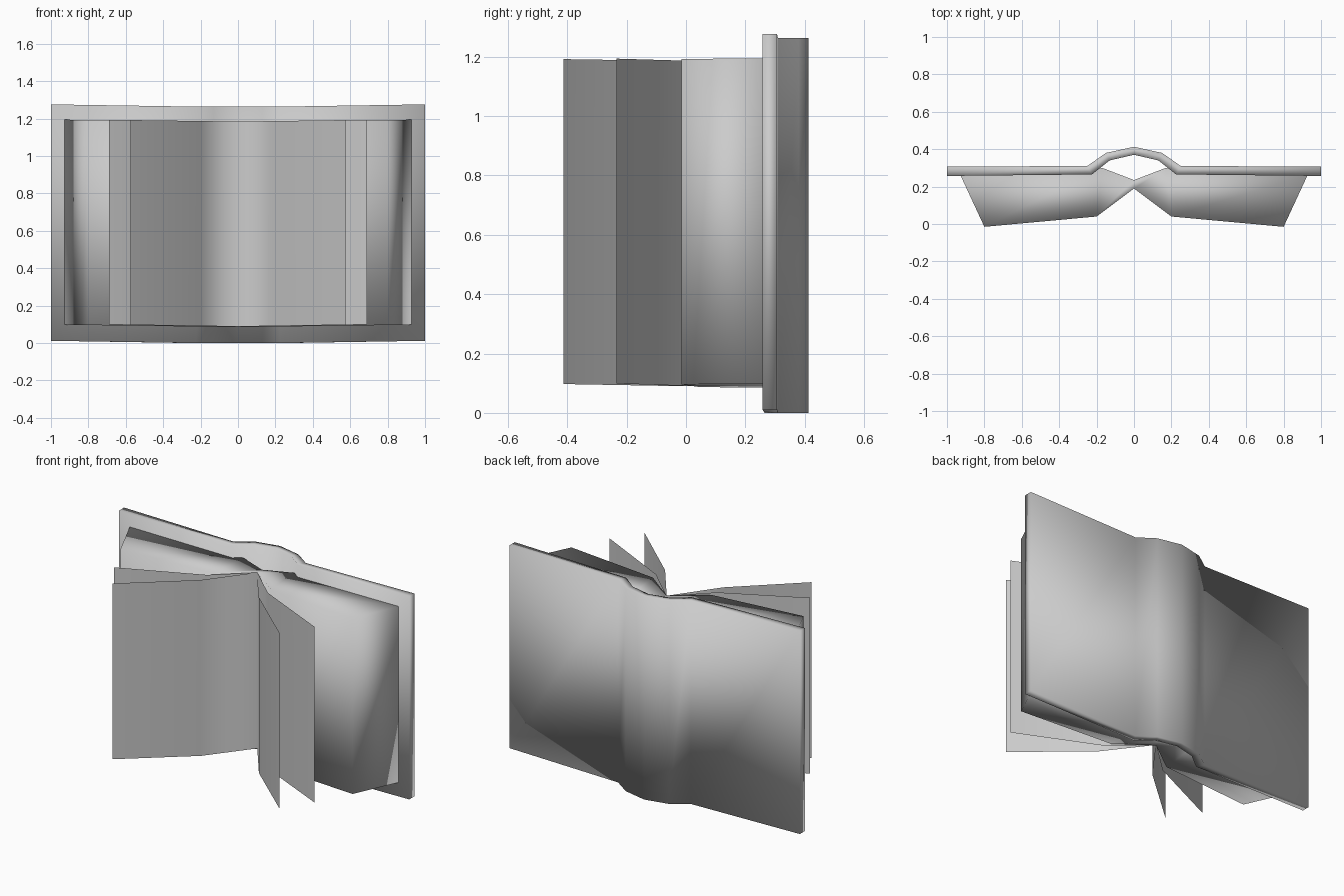
import bpy
import bmesh

cube = bpy.data.objects.get("Cube")
if cube:
    bpy.data.objects.remove(cube, do_unlink=True)

# Single plain grey for the whole book
grey = bpy.data.materials.new("plain_grey")
grey.use_nodes = True
grey.diffuse_color = (0.6, 0.6, 0.6, 1)
grey.node_tree.nodes["Principled BSDF"].inputs["Base Color"].default_value = (0.6, 0.6, 0.6, 1)


def mirrored(half):
    """Half profile from the spine outward -> full profile from -x to +x."""
    return [(-x, y) for x, y in reversed(half[1:])] + list(half)


def finish(name, bm):
    mesh = bpy.data.meshes.new(name)
    bm.to_mesh(mesh)
    bm.free()
    mesh.materials.append(grey)
    mesh.shade_smooth()
    obj = bpy.data.objects.new(name, mesh)
    bpy.context.collection.objects.link(obj)
    return obj


def columns(bm, half, low, high):
    """Bottom and top vertices along a profile; low/high give z for |x|."""
    pts = mirrored(half)
    return ([bm.verts.new((x, y, low(abs(x)))) for x, y in pts],
            [bm.verts.new((x, y, high(abs(x)))) for x, y in pts])


def strip(bm, a, b):
    for i in range(len(a) - 1):
        bm.faces.new((a[i], a[i + 1], b[i + 1], b[i]))


def slab(name, front, back, low, high):
    """Closed solid between a front and a back profile."""
    bm = bmesh.new()
    f_lo, f_hi = columns(bm, front, low, high)
    b_lo, b_hi = columns(bm, back, low, high)
    strip(bm, f_lo, f_hi)
    strip(bm, f_hi, b_hi)
    strip(bm, b_hi, b_lo)
    strip(bm, b_lo, f_lo)
    for i in (0, -1):
        bm.faces.new((f_lo[i], f_hi[i], b_hi[i], b_lo[i]))
    bmesh.ops.recalc_face_normals(bm, faces=bm.faces[:])
    return finish(name, bm)


def sheet(name, half, low, high):
    """Single open page spread facing the front."""
    bm = bmesh.new()
    lo, hi = columns(bm, half, low, high)
    strip(bm, lo, hi)
    return finish(name, bm)


# Cover with a rounded spine; the outer corners sit slightly higher
def lift(x):
    return 0.012 * max(0.0, x - 0.25) / 0.75


slab("cover",
     [(0, 0.37), (0.13, 0.34), (0.225, 0.265), (1, 0.257)],
     [(0, 0.413), (0.15, 0.38), (0.25, 0.31), (1, 0.307)],
     lambda x: lift(x), lambda x: 1.264 + lift(x))

# Two page blocks joined at the gutter
slab("page_block",
     [(0, 0.19), (0.2, 0.04), (0.8, -0.015)],
     [(0, 0.235), (0.17, 0.30), (0.93, 0.265)],
     lambda x: 0.085 + 0.014 * x, lambda x: 1.184 + 0.011 * x)

# Loose page spreads fanning out of the gutter
for name, half in (
        ("outer_page_spread", [(0, 0.19), (0.21, -0.005), (0.69, -0.235)]),
        ("inner_page_spread", [(0, 0.19), (0.2, -0.08), (0.575, -0.413)])):
    sheet(name, half, lambda x: 0.088 + 0.016 * x, lambda x: 1.184 + 0.014 * x)
